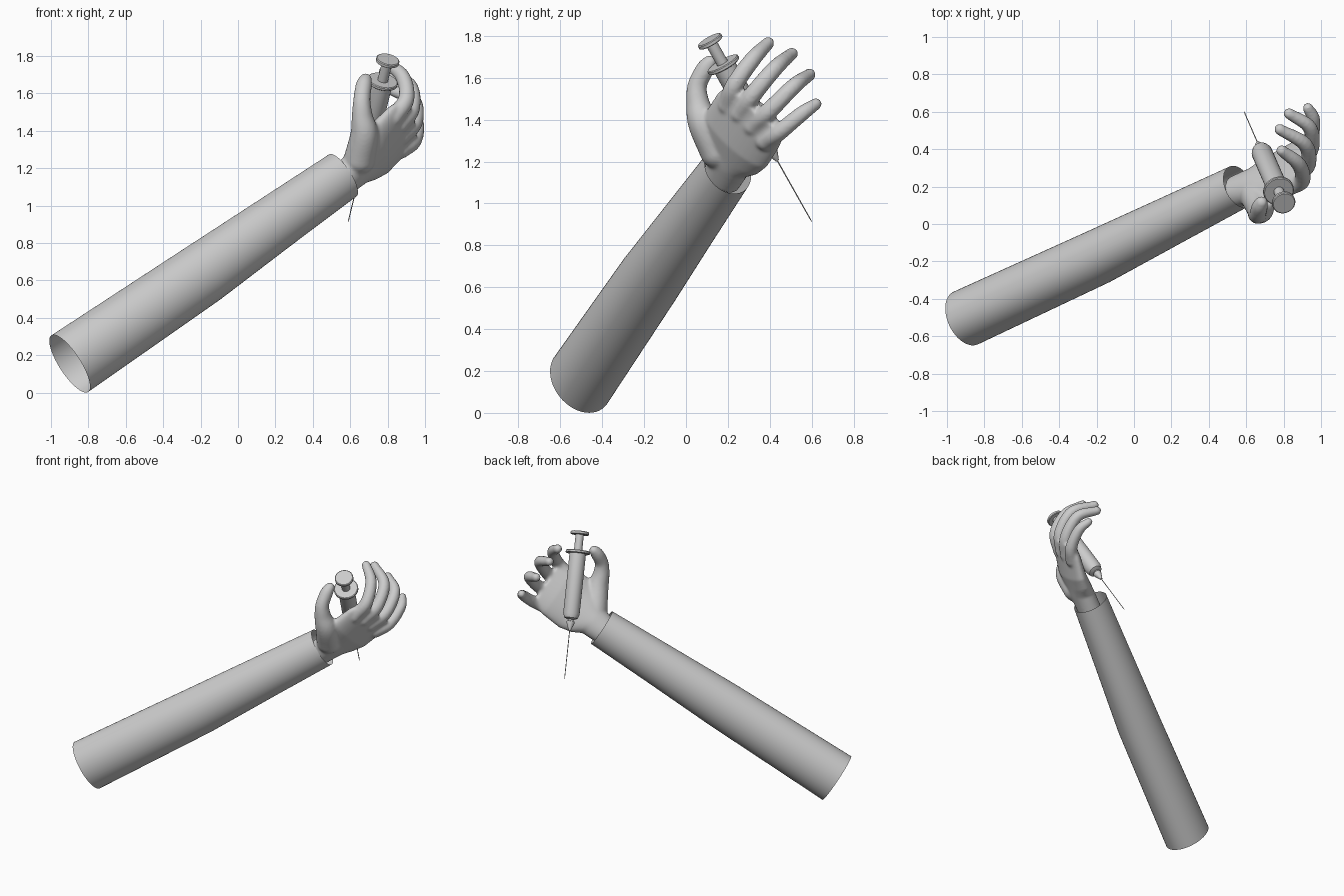
import bpy, bmesh, math
from mathutils import Vector, Matrix

if "Cube" in bpy.data.objects:
    bpy.data.objects.remove(bpy.data.objects["Cube"])

V = Vector
grey = bpy.data.materials.new("light_grey")
grey.diffuse_color = (0.6, 0.6, 0.6, 1)
grey.use_nodes = True
grey.node_tree.nodes["Principled BSDF"].inputs["Base Color"].default_value = grey.diffuse_color


def finish(bm, name, angle=40):
    bmesh.ops.recalc_face_normals(bm, faces=bm.faces)
    me = bpy.data.meshes.new(name)
    bm.to_mesh(me)
    bm.free()
    ob = bpy.data.objects.new(name, me)
    bpy.context.collection.objects.link(ob)
    me.materials.append(grey)
    bpy.ops.object.select_all(action='DESELECT')
    ob.select_set(True)
    bpy.context.view_layer.objects.active = ob
    bpy.ops.object.shade_smooth_by_angle(angle=math.radians(angle))
    return ob


def loft(bm, sections, n=48, caps=True):
    """Join elliptical sections given as (centre, half axis a, half axis b)."""
    rings = []
    for c, a, b in sections:
        rings.append([bm.verts.new(c + a * math.cos(2 * math.pi * i / n) + b * math.sin(2 * math.pi * i / n))
                      for i in range(n)])
    for r, s in zip(rings, rings[1:]):
        for i in range(n):
            j = (i + 1) % n
            bm.faces.new((r[i], r[j], s[j], s[i]))
    if caps:
        bm.faces.new(rings[0])
        bm.faces.new(rings[-1])


def smooth_path(pts, steps=7):
    """Catmull-Rom through (x, y, z, radius) points."""
    p = [V(q) for q in pts]
    p = [p[0] * 2 - p[1]] + p + [p[-1] * 2 - p[-2]]
    out = []
    for k in range(1, len(p) - 2):
        a, b, c, d = p[k - 1:k + 3]
        for s in range(steps):
            t = s / steps
            out.append((b * 2 + (c - a) * t + (a * 2 - b * 5 + c * 4 - d) * t * t
                        + (b * 3 - a - c * 3 + d) * t ** 3) * 0.5)
    return out + [p[-2]]


# Sleeve: open tube with a slight elbow bend, taller than wide
bm = bmesh.new()
axis = V((0.769, 0.362, 0.528))
side = axis.cross(V((0, 0, 1))).normalized()
up = side.cross(axis).normalized()
sleeve = [((-0.90, -0.503, 0.155), 0.182, 0.155), ((-0.19, -0.175, 0.635), 0.168, 0.148),
          ((0.20, 0.02, 0.91), 0.15, 0.132), ((0.56, 0.20, 1.162), 0.135, 0.118)]
loft(bm, [(V(c), up * h, side * w) for c, h, w in sleeve], caps=False)
finish(bm, "sleeve")

# Hand: palm loft, fingers and thumb, fused into one smooth skin
bm = bmesh.new()
across = V((0.14, 0.74, -0.66)).normalized()
back = V((0.686, -0.546, -0.467)).normalized()
palm = [((0.54, 0.17, 1.12), 0.095, 0.08), ((0.64, 0.205, 1.205), 0.115, 0.08),
        ((0.69, 0.22, 1.25), 0.165, 0.075), ((0.755, 0.24, 1.305), 0.198, 0.07),
        ((0.85, 0.30, 1.40), 0.198, 0.058), ((0.92, 0.345, 1.46), 0.175, 0.042)]
loft(bm, [(V(c), across * w, back * t) for c, w, t in palm], 32)
digits = [
    # index, middle, ring, little finger
    [(0.83, 0.20, 1.47, 0.05), (0.90, 0.235, 1.57, 0.044), (0.88, 0.32, 1.69, 0.04), (0.79, 0.392, 1.765, 0.031)],
    [(0.86, 0.26, 1.43, 0.05), (0.93, 0.32, 1.52, 0.044), (0.915, 0.425, 1.645, 0.04), (0.78, 0.505, 1.715, 0.031)],
    [(0.87, 0.32, 1.37, 0.05), (0.945, 0.40, 1.445, 0.044), (0.94, 0.515, 1.56, 0.039), (0.83, 0.59, 1.615, 0.031)],
    [(0.87, 0.38, 1.30, 0.05), (0.94, 0.45, 1.345, 0.042), (0.96, 0.555, 1.43, 0.037), (0.93, 0.62, 1.475, 0.029)],
    # thumb
    [(0.65, 0.15, 1.25, 0.085), (0.675, 0.085, 1.38, 0.075), (0.665, 0.058, 1.47, 0.058),
     (0.662, 0.053, 1.56, 0.047), (0.672, 0.09, 1.64, 0.044), (0.682, 0.115, 1.675, 0.034)],
]
for d in digits:
    for q in smooth_path(d):
        bmesh.ops.create_icosphere(bm, subdivisions=3, radius=q[3], matrix=Matrix.Translation(q.xyz))
hand = finish(bm, "hand", 180)
m = hand.modifiers.new("fuse", 'REMESH')
m.mode = 'VOXEL'
m.voxel_size = 0.009
m.use_smooth_shade = True
m = hand.modifiers.new("soften", 'SMOOTH')
m.factor = 0.5
m.iterations = 8

# Syringe: turned profiles (distance along axis, radius)
top, tip = V((0.80, 0.115, 1.775)), V((0.588, 0.602, 0.91))
d = (tip - top).normalized()
u = d.orthogonal().normalized()
w = d.cross(u)
L = (tip - top).length
parts = {
    "plunger": [(-0.01, 0.058), (-0.006, 0.063), (0.008, 0.063), (0.012, 0.058), (0.012, 0.028), (0.2, 0.028)],
    "barrel": [(0.122, 0.078), (0.126, 0.083), (0.138, 0.083), (0.142, 0.078), (0.142, 0.056),
               (0.555, 0.056), (0.585, 0.046), (0.595, 0.022)],
    "needle_hub": [(0.59, 0.018), (0.605, 0.018), (0.607, 0.027), (0.62, 0.027), (0.67, 0.008)],
    "needle": [(0.66, 0.003), (L - 0.02, 0.0025), (L, 0.0006)],
}
for name, prof in parts.items():
    bm = bmesh.new()
    loft(bm, [(top + d * t, u * r, w * r) for t, r in prof], 8 if name == "needle" else 32)
    finish(bm, name, 30)
